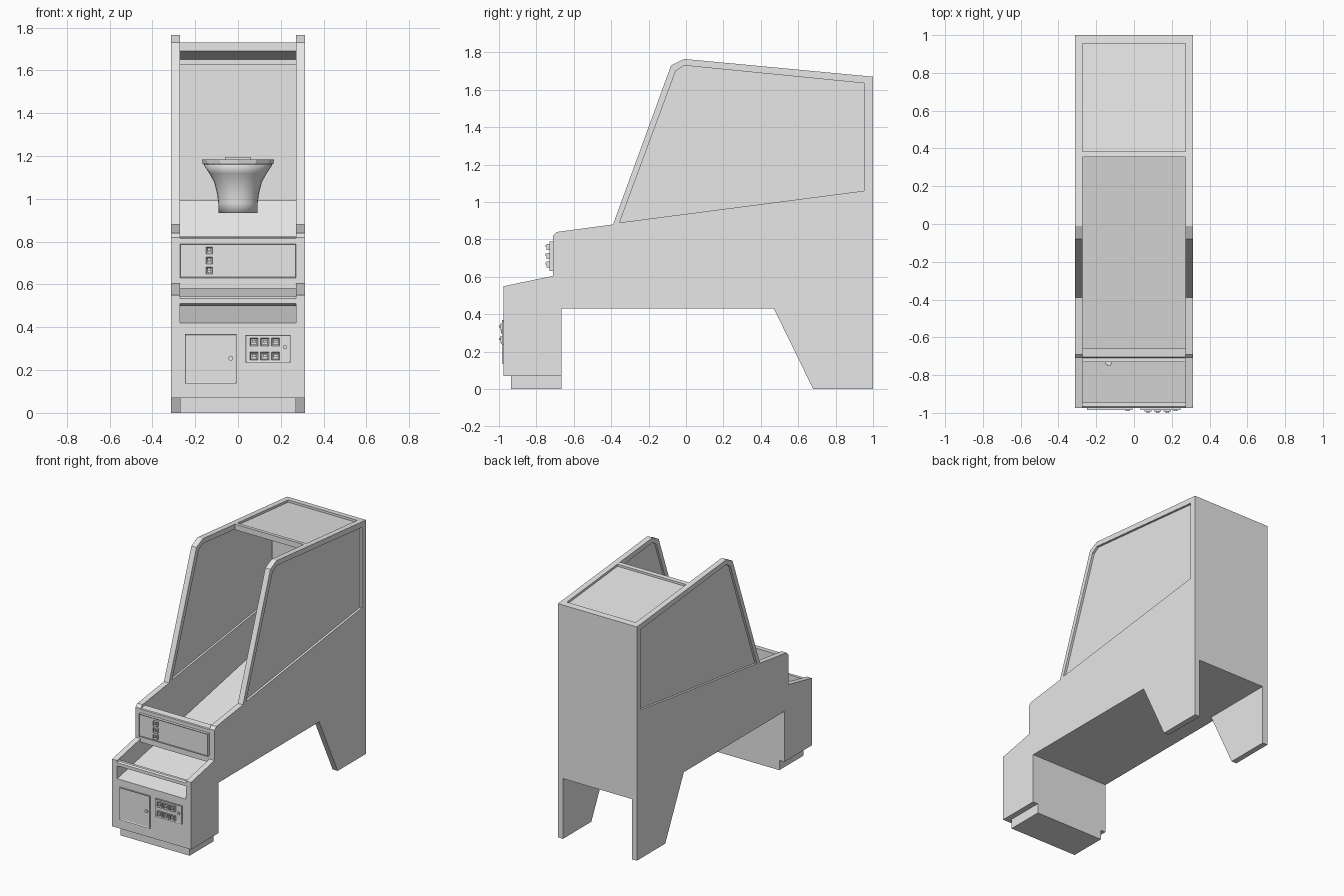
import bpy, bmesh, math
from mathutils import Vector

cube = bpy.data.objects.get("Cube")
if cube:
    bpy.data.objects.remove(cube, do_unlink=True)

GREY = (0.8, 0.8, 0.8, 1.0)
mat = bpy.data.materials.new("light_grey")
mat.use_nodes = True
mat.diffuse_color = GREY
mat.node_tree.nodes["Principled BSDF"].inputs["Base Color"].default_value = GREY


def finish(name, bm):
    bmesh.ops.recalc_face_normals(bm, faces=bm.faces[:])
    mesh = bpy.data.meshes.new(name)
    bm.to_mesh(mesh)
    bm.free()
    obj = bpy.data.objects.new(name, mesh)
    bpy.context.collection.objects.link(obj)
    mesh.materials.append(mat)
    return obj


def extrude_x(name, profile, x0, x1):
    """Solid from a (y, z) outline, spanning x0 to x1."""
    bm = bmesh.new()
    face = bm.faces.new([bm.verts.new((x0, y, z)) for y, z in profile])
    out = bmesh.ops.extrude_face_region(bm, geom=[face])
    moved = [g for g in out["geom"] if isinstance(g, bmesh.types.BMVert)]
    bmesh.ops.translate(bm, verts=moved, vec=(x1 - x0, 0, 0))
    return finish(name, bm)


def box(name, x0, x1, y0, y1, z0, z1):
    return extrude_x(name, [(y0, z0), (y1, z0), (y1, z1), (y0, z1)], x0, x1)


def framed_plate(name, x0, x1, y0, y1, z0, z1, rim=0.008, depth=0.006):
    """Plate whose front face is sunk inside a narrow rim."""
    obj = box(name, x0, x1, y0, y1, z0, z1)
    bm = bmesh.new()
    bm.from_mesh(obj.data)
    front = min(bm.faces, key=lambda f: f.calc_center_median().y)
    bmesh.ops.inset_region(bm, faces=[front], thickness=rim, use_even_offset=True)
    bmesh.ops.translate(bm, verts=front.verts[:], vec=(0, depth, 0))
    bm.to_mesh(obj.data)
    bm.free()
    return obj


def lathe(name, profile, centre, sides, closed=False):
    """Spin an (r, z) profile round a vertical axis."""
    bm = bmesh.new()
    verts = [bm.verts.new((r, 0, z)) for r, z in profile]
    edges = [bm.edges.new(p) for p in zip(verts, verts[1:])]
    if closed:
        edges.append(bm.edges.new((verts[-1], verts[0])))
    bmesh.ops.spin(bm, geom=verts + edges, axis=(0, 0, 1), cent=(0, 0, 0),
                   angle=math.tau, steps=sides, use_duplicate=False)
    bmesh.ops.remove_doubles(bm, verts=bm.verts[:], dist=0.0005)
    obj = finish(name, bm)
    obj.location = centre
    return obj


def knob(name, x, z, y0, y1, radius):
    bm = bmesh.new()
    bmesh.ops.create_cone(bm, cap_ends=True, segments=12, radius1=radius,
                          radius2=radius, depth=y1 - y0)
    obj = finish(name, bm)
    obj.rotation_euler.x = math.pi / 2
    obj.location = (x, (y0 + y1) / 2, z)
    return obj


# Side panels with window openings
FRONT, BACK = -0.975, 1.0
side = [(FRONT, 0.07), (FRONT, 0.55), (-0.71, 0.605), (-0.71, 0.82), (-0.69, 0.84),
        (-0.39, 0.88), (-0.08, 1.73), (-0.01, 1.765), (BACK, 1.67), (BACK, 0),
        (0.68, 0), (0.47, 0.43), (-0.665, 0.43), (-0.665, 0.07)]
window = [(-0.355, 0.89), (-0.055, 1.70), (-0.01, 1.73), (0.952, 1.635), (0.952, 1.06)]

cutter = extrude_x("window_cutter", window, -0.5, 0.5)
cutter.hide_render = True
cutter.display_type = 'WIRE'
cutter.hide_set(True)

for label, s in (("left", 1), ("right", -1)):
    panel = extrude_x(label + "_side_panel", side, s * 0.272, s * 0.312)
    cut = panel.modifiers.new("window", 'BOOLEAN')
    cut.operation = 'DIFFERENCE'
    cut.solver = 'EXACT'
    cut.object = cutter
    extrude_x(label + "_window_pane", window, s * 0.286, s * 0.296)

# Body: front cabinet, ball ramp, backboard, roof with sunk top and back wall
body = [(FRONT, 0.07), (FRONT, 0.42), (0.71, 0.76), (0.78, 0.99), (0.78, 1.65),
        (0.355, 1.69), (0.355, 1.73), (0.385, 1.727), (0.385, 1.712),
        (0.955, 1.658), (0.955, 1.674), (BACK, 1.67), (BACK, 0.43),
        (-0.665, 0.43), (-0.665, 0.07)]
extrude_x("cabinet_body", body, -0.273, 0.273)
box("kick_base", -0.272, 0.272, -0.935, -0.665, 0, 0.07)
box("backboard", -0.271, 0.271, 0.772, 0.785, 0.99, 1.63)

# Ball tray bar and score wall
extrude_x("tray_bar", [(FRONT, 0.512), (FRONT, 0.535), (-0.965, 0.543),
                       (-0.945, 0.543), (-0.945, 0.5)], -0.273, 0.273)
extrude_x("score_wall", [(-0.71, 0.58), (-0.71, 0.815), (-0.705, 0.82),
                         (-0.66, 0.825), (-0.66, 0.58)], -0.273, 0.273)
framed_plate("score_plate", -0.272, 0.272, -0.73, -0.71, 0.63, 0.79, 0.004, 0.003)
for i in range(3):
    z = 0.665 + i * 0.047
    framed_plate(f"score_button_{i + 1}", -0.15, -0.118, -0.745, -0.727,
                 z - 0.016, z + 0.016)
    box(f"score_button_hood_{i + 1}", -0.143, -0.125, -0.752, -0.735, z, z + 0.012)

# Front service door and coin panel
framed_plate("service_door", -0.248, -0.008, -0.985, FRONT, 0.137, 0.368, 0.006, 0.004)
knob("door_lock", -0.034, 0.255, -0.99, -0.978, 0.011)
framed_plate("coin_panel", 0.035, 0.245, -0.985, FRONT, 0.235, 0.365, 0.006, 0.004)
knob("coin_panel_lock", 0.22, 0.307, -0.99, -0.978, 0.01)
for row, z in enumerate((0.265, 0.332)):
    for col in range(3):
        x = 0.074 + col * 0.051
        tag = f"{row + 1}_{col + 1}"
        framed_plate("coin_slot_" + tag, x - 0.019, x + 0.019, -0.993, -0.98,
                     z - 0.019, z + 0.019, 0.006, 0.006)
        box("coin_button_" + tag, x - 0.009, x + 0.009, -1.0, -0.985, z - 0.004, z + 0.009)

# Hoop with net and bracket
hoop = Vector((0, 0.565, 0))
lathe("hoop_rim", [(0.14, 1.16), (0.165, 1.163), (0.168, 1.183), (0.14, 1.183)],
      hoop, 12, closed=True)
net = lathe("hoop_net", [(0.158, 1.162), (0.13, 1.12), (0.108, 1.08), (0.095, 1.03),
                         (0.088, 0.98), (0.088, 0.935)], hoop, 24)
thick = net.modifiers.new("thickness", 'SOLIDIFY')
thick.thickness = 0.004
net.data.polygons.foreach_set("use_smooth", [True] * len(net.data.polygons))
box("hoop_bracket", -0.06, 0.06, 0.70, 0.775, 1.165, 1.195)
